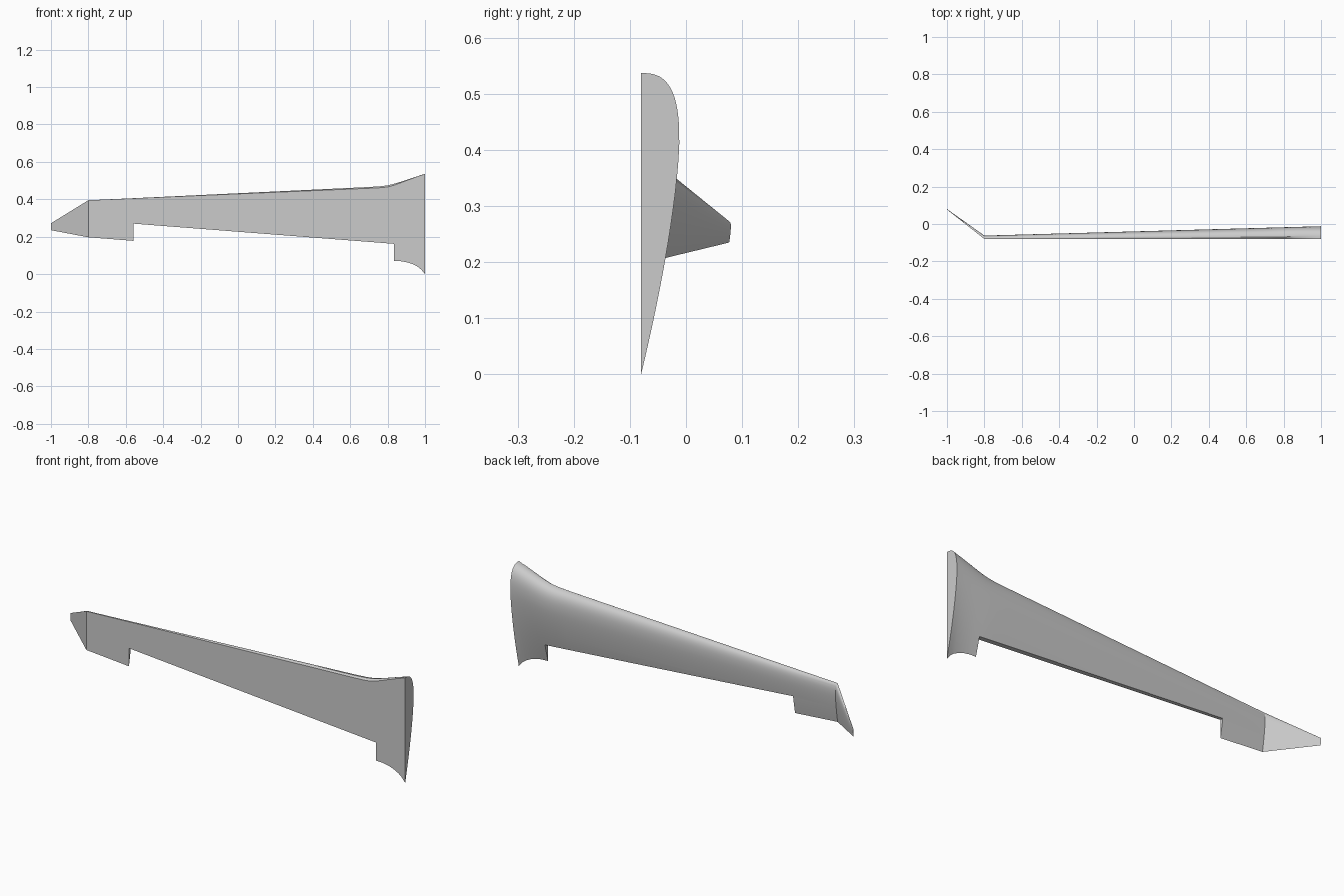
import bpy, bmesh
from math import sin, cos, pi

cube = bpy.data.objects.get("Cube")
if cube:
    bpy.data.objects.remove(cube, do_unlink=True)

FRONT = -0.08      # plane of the flat wing face
CREST = 0.235      # chord fraction where the section is thickest

grey = bpy.data.materials.new("light grey")
grey.use_nodes = True
colour = (0.6, 0.6, 0.6, 1)
grey.diffuse_color = colour
grey.node_tree.nodes["Principled BSDF"].inputs["Base Color"].default_value = colour


def airfoil():
    """Chord fraction and thickness fraction from nose to trailing edge."""
    pts = []
    for i in range(17):
        a = i / 16 * pi / 2
        pts.append((CREST * (1 - max(cos(a), 0) ** 0.72), sin(a) ** 0.72))
    for i in range(1, 15):
        v = i / 14
        pts.append((CREST + (1 - CREST) * v, 1 - v ** 1.45))
    return pts


def make_object(name, bm):
    bmesh.ops.recalc_face_normals(bm, faces=bm.faces)
    mesh = bpy.data.meshes.new(name)
    bm.to_mesh(mesh)
    bm.free()
    mesh.materials.append(grey)
    obj = bpy.data.objects.new(name, mesh)
    bpy.context.collection.objects.link(obj)
    return obj


def loft(bm, sections):
    rings = [[bm.verts.new(p) for p in s] for s in sections]
    for a, b in zip(rings, rings[1:]):
        for i in range(len(a)):
            j = (i + 1) % len(a)
            bm.faces.new((a[i], a[j], b[j], b[i]))
    bm.faces.new(rings[0])
    bm.faces.new(rings[-1])


def section(x, y, thick, top, bottom, lip=0):
    pts = [(x, y + t * thick, top - u * (top - bottom)) for u, t in airfoil()]
    pts[0] = (x, y, top - lip)
    return pts


# Wing stations: x, leading edge, trailing edge, nose lip
stations = [
    (-0.8, 0.395, 0.197, 0), (-0.56, 0.406, 0.178, 0.001),
    (0.7, 0.466, 0.080, 0.007), (0.76, 0.470, 0.075, 0.008),
    (0.80, 0.475, 0.072, 0.009), (0.83, 0.482, 0.070, 0.008),
    (0.87, 0.494, 0.069, 0.006), (0.90, 0.504, 0.064, 0.004),
    (0.93, 0.514, 0.055, 0.003), (0.96, 0.524, 0.040, 0.001),
    (0.98, 0.530, 0.024, 0.001), (1, 0.537, 0, 0),
]
sections = [section(-1, 0.077, 0.003, 0.272, 0.235)]       # upswept tip end
for x, top, bottom, lip in stations:
    sections.append(section(x, FRONT, 0.018 + (x + 0.8) * 0.0278, top, bottom, lip))
bm = bmesh.new()
loft(bm, sections)
wing = make_object("wing", bm)

# Flap bay cutter along the trailing edge
bm = bmesh.new()
loft(bm, [[(x, -0.2, z), (x, 0.2, z), (x, 0.2, -0.1), (x, -0.2, -0.1)]
          for x, z in ((-0.56, 0.27), (0.835, 0.162))])
cutter = make_object("flap_bay_cutter", bm)
cutter.hide_render = True

cut = wing.modifiers.new("flap_bay", 'BOOLEAN')
cut.operation = 'DIFFERENCE'
cut.solver = 'EXACT'
cut.object = cutter
bpy.ops.object.select_all(action='DESELECT')
wing.select_set(True)
bpy.context.view_layer.objects.active = wing
bpy.ops.object.modifier_apply(modifier=cut.name)
bpy.data.objects.remove(cutter, do_unlink=True)
bpy.ops.object.shade_smooth_by_angle(angle=0.52)
